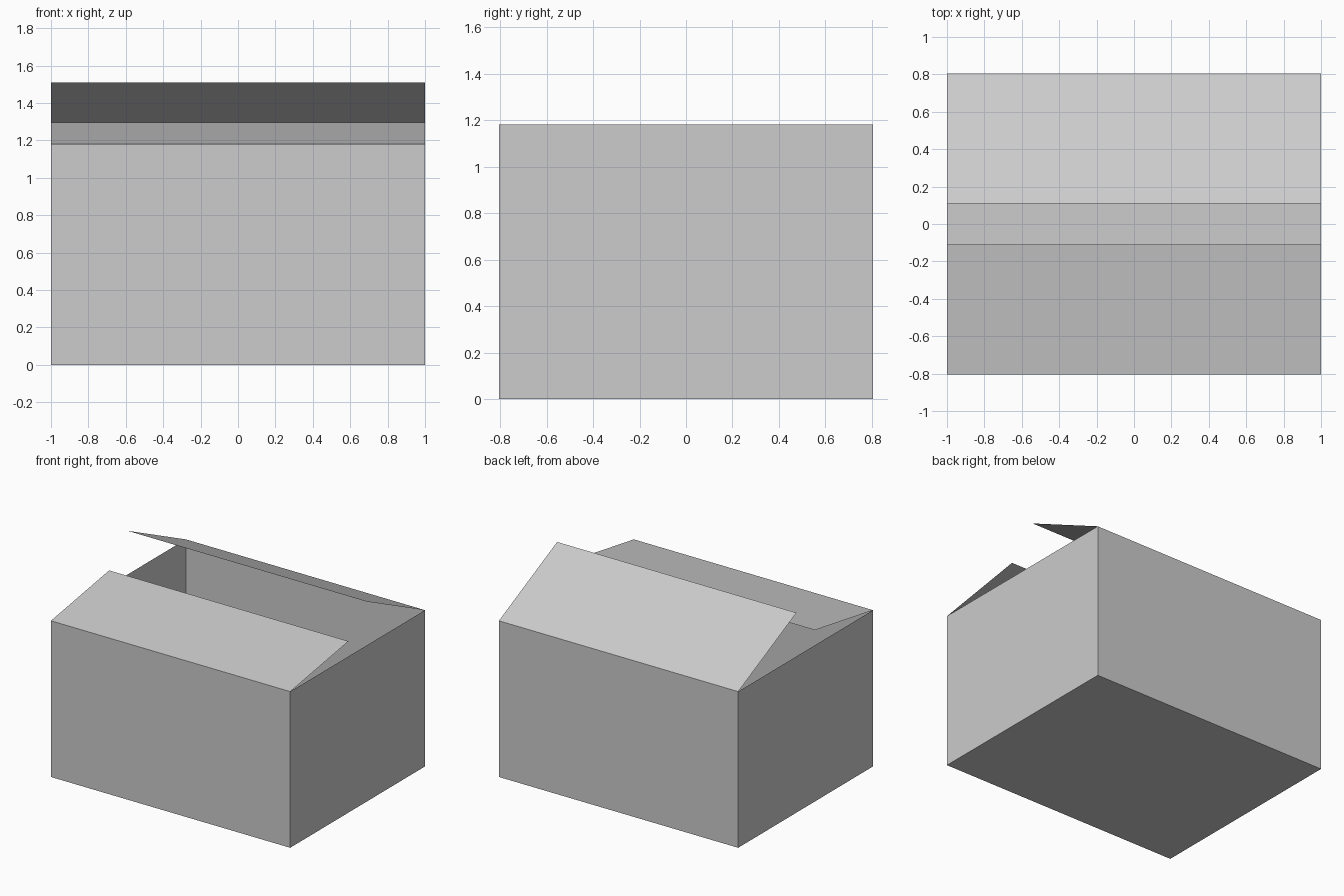
import bpy
import bmesh

cube = bpy.data.objects.get("Cube")
if cube:
    bpy.data.objects.remove(cube, do_unlink=True)

HALF_W, HALF_D, HEIGHT = 1.0, 0.805, 1.18
FLAP_EDGE = 0.11  # distance of each flap's free edge from the middle

# One plain grey card colour
card = bpy.data.materials.new("light grey card")
card.use_nodes = True
grey = (0.604, 0.604, 0.604, 1.0)
card.diffuse_color = grey
card.node_tree.nodes["Principled BSDF"].inputs["Base Color"].default_value = grey


def add_object(name, bm):
    mesh = bpy.data.meshes.new(name)
    bm.to_mesh(mesh)
    bm.free()
    mesh.materials.append(card)
    obj = bpy.data.objects.new(name, mesh)
    bpy.context.collection.objects.link(obj)
    return obj


# Open box: a thin-walled cuboid without its top face
bm = bmesh.new()
bmesh.ops.create_cube(bm, size=2)
for v in bm.verts:
    v.co.x *= HALF_W
    v.co.y *= HALF_D
    v.co.z = HEIGHT if v.co.z > 0 else 0
top = [f for f in bm.faces if f.normal.z > 0.9]
bmesh.ops.delete(bm, geom=top, context='FACES_ONLY')
add_object("box_body", bm)


# Lid flap: a sheet hinged on the front or back rim, leaning inward
def add_flap(name, side, tip_height):
    bm = bmesh.new()
    corners = [(-HALF_W, side * HALF_D, HEIGHT), (HALF_W, side * HALF_D, HEIGHT),
               (HALF_W, side * FLAP_EDGE, tip_height), (-HALF_W, side * FLAP_EDGE, tip_height)]
    face = bm.faces.new([bm.verts.new(c) for c in corners])
    face.normal_update()
    if face.normal.z < 0:
        face.normal_flip()
    add_object(name, bm)


add_flap("front_flap", -1, 1.295)
add_flap("back_flap", 1, 1.51)
